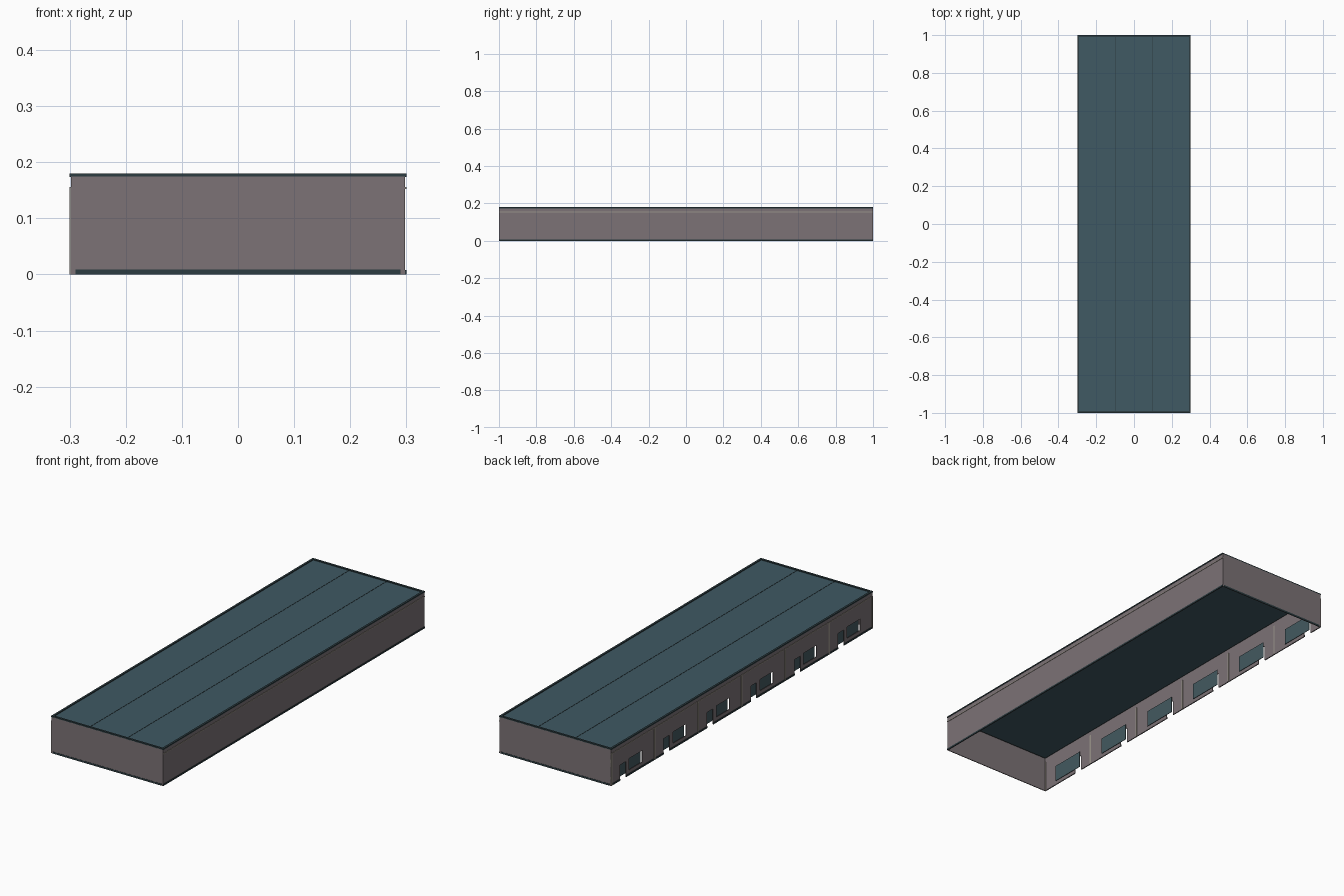
import bpy

if "Cube" in bpy.data.objects:
    bpy.data.objects.remove(bpy.data.objects["Cube"])

W, L, H = 0.298, 1.0, 0.175      # half width, half length, wall height
BAYS = 6
BAY = 2 * L / BAYS
T = 0.003                        # wall thickness


def material(name, rgb):
    m = bpy.data.materials.new(name)
    m.diffuse_color = (*rgb, 1)
    m.use_nodes = True
    m.node_tree.nodes["Principled BSDF"].inputs["Base Color"].default_value = m.diffuse_color
    return m


WALL = material("mauve_wall", (0.20, 0.17, 0.18))
ROOF = material("slate_roof", (0.05, 0.10, 0.125))
DARK = material("dark_trim", (0.025, 0.045, 0.052))
GLASS = material("tinted_glass", (0.055, 0.10, 0.115))
LIGHT = material("light_trim", (0.33, 0.30, 0.26))


def boxes(name, ranges, mat):
    """One object made of boxes given as (x0, x1, y0, y1, z0, z1)."""
    verts, faces = [], []
    for x0, x1, y0, y1, z0, z1 in ranges:
        n = len(verts)
        verts += [(x, y, z) for z in (z0, z1)
                  for x, y in ((x0, y0), (x1, y0), (x1, y1), (x0, y1))]
        faces += [(n + 3, n + 2, n + 1, n), (n + 4, n + 5, n + 6, n + 7)]
        for i in range(4):
            j = (i + 1) % 4
            faces.append((n + i, n + j, n + 4 + j, n + 4 + i))
    mesh = bpy.data.meshes.new(name)
    mesh.from_pydata(verts, [], faces)
    mesh.materials.append(mat)
    obj = bpy.data.objects.new(name, mesh)
    bpy.context.collection.objects.link(obj)
    return obj


# Plain walls
boxes("right_wall", [(W - T, W, -L + T, L - T, 0, H)], WALL)
boxes("front_wall", [(-W, W, -L, -L + T, 0, H)], WALL)
boxes("back_wall", [(-W, W, L - T, L, 0, H)], WALL)

# Left wall: every bay has a doorway and a window, measured from its back end
DOOR0, DOOR1, DOOR_TOP = 0.07, 0.115, 0.075
WIN0, WIN1, SILL, WIN_TOP = 0.14, 0.24, 0.025, 0.08
left, glass, plinth, pilasters = [], [], [], []
for i in range(BAYS):
    top = L - i * BAY

    def panel(a, b, z0, z1):
        return (-W, -W + T, top - b, top - a, z0, z1)

    left += [panel(0, DOOR0, 0, H), panel(DOOR0, DOOR1, DOOR_TOP, H),
             panel(DOOR1, WIN0, 0, H), panel(WIN0, WIN1, 0, SILL),
             panel(WIN0, WIN1, WIN_TOP, H), panel(WIN1, BAY, 0, H)]
    glass.append((-W + 0.012, -W + 0.014, top - 0.242, top - 0.066, 0.01, 0.09))
    plinth += [(-W - 0.002, -W, top - b, top - a, 0, 0.008)
               for a, b in ((0, DOOR0), (DOOR1, BAY))]
for i in range(BAYS + 1):
    y = max(-L + 0.004, min(L - 0.004, L - i * BAY))
    pilasters.append((-W - 0.002, -W + T + 0.002, y - 0.004, y + 0.004, 0, 0.153))
boxes("left_wall", left, WALL)
boxes("window_panes", glass, GLASS)
boxes("pilasters", pilasters, LIGHT)

# Plinth strips around the foot
plinth += [(W, W + 0.002, -L, L, 0, 0.008),
           (-0.29, 0.29, -L - 0.001, -L, 0, 0.009),
           (-0.29, 0.29, L, L + 0.001, 0, 0.009)]
boxes("plinth", plinth, DARK)

# Light string course along both long walls
boxes("string_course", [(W, W + 0.002, -L, L, 0.152, 0.156),
                        (-W - 0.002, -W, -L, L, 0.152, 0.156)], LIGHT)

# Roof: slab, raised rim and two long seams
boxes("roof", [(-0.29, 0.29, -L + 0.01, L - 0.01, 0.174, 0.176)], ROOF)
boxes("roof_rim", [(-0.3, -0.29, -L, L, 0.174, 0.18),
                   (0.29, 0.3, -L, L, 0.174, 0.18),
                   (-0.29, 0.29, -L, -L + 0.01, 0.174, 0.18),
                   (-0.29, 0.29, L - 0.01, L, 0.174, 0.18)], DARK)
boxes("roof_seams", [(x - 0.0015, x + 0.0015, -L + 0.01, L - 0.01, 0.176, 0.177)
                     for x in (-0.1, 0.1)], DARK)
